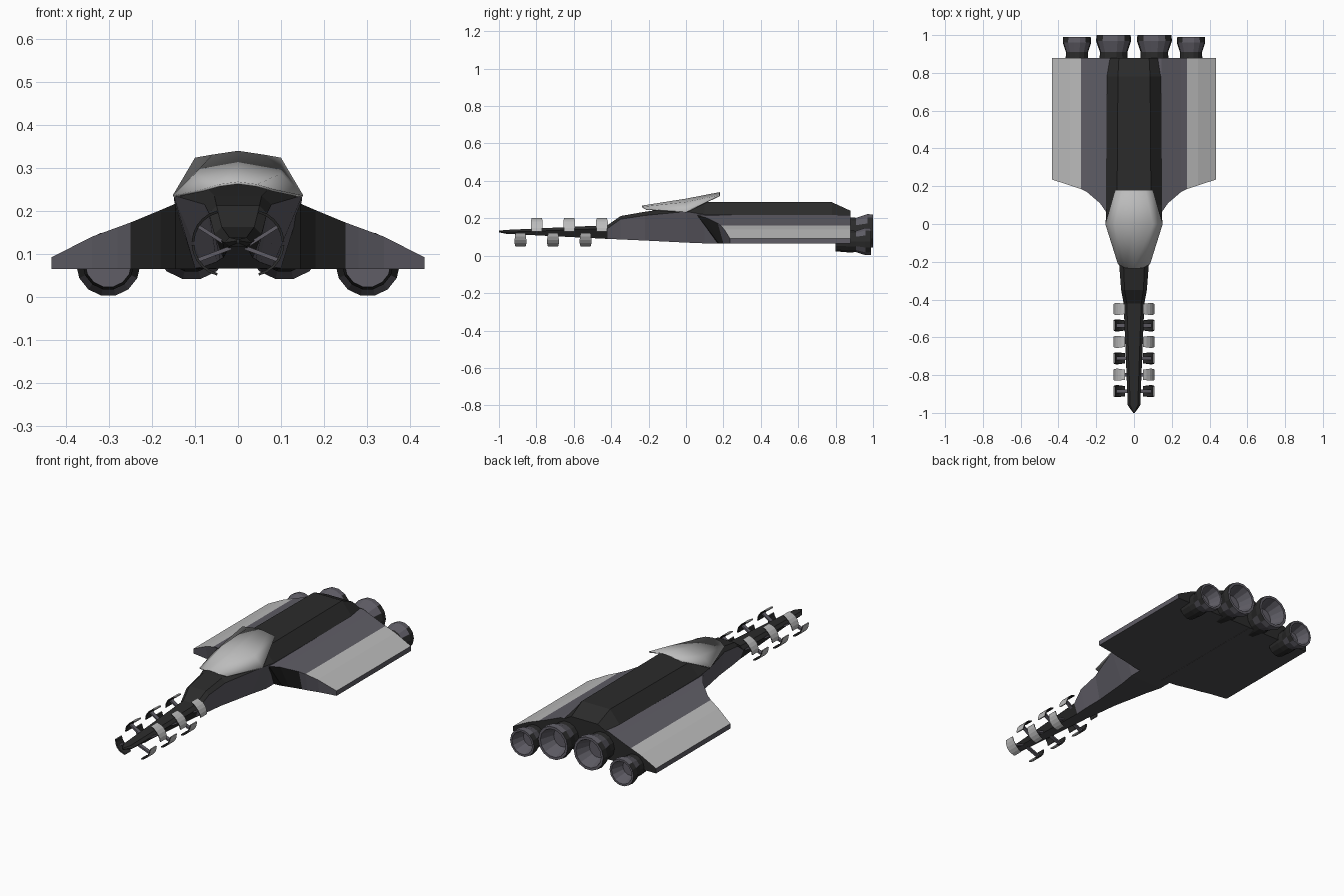
import bpy, bmesh, math

if "Cube" in bpy.data.objects:
    bpy.data.objects.remove(bpy.data.objects["Cube"])


def material(name, r, g, b):
    m = bpy.data.materials.new(name)
    m.diffuse_color = (r, g, b, 1)
    m.use_nodes = True
    m.node_tree.nodes["Principled BSDF"].inputs["Base Color"].default_value = m.diffuse_color
    return m


DARK = material("charcoal", 0.024, 0.024, 0.024)
MID = material("slate grey", 0.115, 0.11, 0.132)
LIGHT = material("pale grey", 0.50, 0.50, 0.50)
UNDER = material("underside grey", 0.075, 0.075, 0.078)


def make(name, bm, mats, rule=None):
    """Turn a bmesh into an object; rule(face) gives each face's material index."""
    bmesh.ops.remove_doubles(bm, verts=bm.verts, dist=1e-5)
    bmesh.ops.recalc_face_normals(bm, faces=bm.faces)
    bm.normal_update()
    for f in bm.faces:
        if rule:
            f.material_index = rule(f)
    me = bpy.data.meshes.new(name)
    bm.to_mesh(me)
    bm.free()
    for m in mats:
        me.materials.append(m)
    ob = bpy.data.objects.new(name, me)
    bpy.context.collection.objects.link(ob)
    return ob


def loft(rings, closed=True, caps=True):
    """Skin a list of equal-length point rings."""
    bm = bmesh.new()
    vs = [[bm.verts.new(p) for p in r] for r in rings]
    n = len(vs[0])
    for a, b in zip(vs, vs[1:]):
        for i in range(n if closed else n - 1):
            j = (i + 1) % n
            bm.faces.new((a[i], a[j], b[j], b[i]))
    if caps:
        bm.faces.new(vs[0])
        bm.faces.new(vs[-1])
    return bm


# hull and long nose: y, then half width and height of bottom, shoulder and top edges
sections = [
    (-1.00, .003, .125, .004, .130, .002, .134),
    (-.96, .020, .117, .033, .126, .020, .138),
    (-.42, .035, .090, .055, .145, .038, .163),
    (-.35, .042, .087, .068, .195, .050, .212),
    (-.22, .050, .081, .078, .215, .055, .235),
    (0.00, .080, .070, .150, .236, .085, .265),
    (0.10, .100, .066, .148, .220, .090, .286),
    (0.78, .100, .066, .145, .215, .085, .286),
    (0.88, .100, .066, .128, .215, .080, .240)]
rings = []
for y, wb, zb, wm, zm, wt, zt in sections:
    half = [(wb, zb), (wm, zm), (wt, zt)]
    rings.append([(x, y, z) for x, z in half] + [(-x, y, z) for x, z in reversed(half)])


def hull_rule(f):
    c = f.calc_center_median()
    if f.normal.z < -.9:
        return 2
    return 1 if f.normal.z < 0 and abs(f.normal.x) > .5 and c.y > -.42 else 0


make("hull", loft(rings), [DARK, MID, UNDER], hull_rule)

# wings: x, top leading y, bottom leading y, top height
wing = [(.05, .10, .165, .215), (.145, .06, .175, .217), (.18, .11, .185, .202),
        (.25, .17, .20, .173), (.28, .185, .205, .162), (.34, .205, .22, .140),
        (.434, .235, .235, .092)]


def wing_rule(f):
    c = f.calc_center_median()
    if f.normal.z < -.9:
        return 3
    if f.normal.y > .9:
        return 0
    if f.normal.z > .5 and abs(c.x) > .28:
        return 2
    # leading face is charcoal near the root
    return 0 if f.normal.y < -.3 and abs(c.x) < .25 else 1


for side, s in (("left", -1), ("right", 1)):
    rings = [[(s * x, yt, zt), (s * x, .88, zt), (s * x, .88, .065), (s * x, yb, .065)]
             for x, yt, yb, zt in wing]
    make(side + "_wing", loft(rings), [DARK, MID, LIGHT, UNDER], wing_rule)

# canopy visor: thin smooth shell standing clear of the hull at the back
halves = [[(.045, -.234, .262), (.085, -.213, .250)],
          [(.10, 0, .287), (.152, 0, .236)],
          [(.06, .18, .331), (.10, .18, .324)]]
mids = [(0, -.235, .268), (0, 0, .305), (0, .18, .340)]
rows = [[(-x, y, z) for x, y, z in reversed(h)] + [m] + h for h, m in zip(halves, mids)]
canopy = make("canopy", loft(rows, closed=False, caps=False), [LIGHT])
if sum(p.normal.z for p in canopy.data.polygons) < 0:
    canopy.data.flip_normals()
sol = canopy.modifiers.new("thickness", "SOLIDIFY")
sol.thickness = .006
sol.offset = -1
bpy.context.view_layer.objects.active = canopy
canopy.select_set(True)
bpy.ops.object.shade_smooth_by_angle(angle=math.radians(50))
canopy.select_set(False)


# engines: hollow nozzles revolved around y, charcoal casing and slate bell
def engine_rule(f):
    c = f.calc_center_median()
    if f.normal.y < -.9:
        return 1
    if c.y < .91:
        return 0
    return 0 if abs(f.normal.x) > .75 and f.normal.y < .2 else 1


def engine(name, x, z, r, y_end):
    prof = [(.80, r * .72), (.87, r * .80), (.91, r * .78), (y_end - .03, r), (y_end, r * .97),
            (y_end, r * .82), (.92, r * .55)]
    rings = [[(x + rr * math.cos(2 * math.pi * i / 14), y, z + rr * math.sin(2 * math.pi * i / 14))
              for i in range(14)] for y, rr in prof]
    make(name, loft(rings), [DARK, MID], engine_rule)


for side, s in (("left", -1), ("right", 1)):
    engine(side + "_outer_engine", s * .302, .076, .075, .99)
    engine(side + "_inner_engine", s * .108, .132, .093, 1.0)

# nose paddles: curved plates on struts, alternating low and high
CX, CZ, R = .03, .125, .078


def arc(a, r):
    return CX + r * math.cos(a), CZ + r * math.sin(a)


def paddle_rule(f):
    # concave inner side is charcoal
    c = f.calc_center_median()
    return 1 if (abs(c.x) - CX) * abs(f.normal.x) * (1 if f.normal.x * c.x > 0 else -1) \
        + (c.z - CZ) * f.normal.z < -.03 else 0


for k in range(6):
    y0 = -.885 + k * .087
    up = 1 if k % 2 else -1
    for side, s in (("left", -1), ("right", 1)):
        rings = []
        for i in range(6):
            a = up * math.radians(3 + 73 * i / 5)
            (xo, zo), (xi, zi) = arc(a, R), arc(a, R - .006)
            w = .033 - .006 * abs(i - 2.5) / 2.5
            rings.append([(s * xo, y0 - w, zo), (s * xo, y0 + w, zo),
                          (s * xi, y0 + w * .9, zi), (s * xi, y0 - w * .9, zi)])
        make(f"{side}_paddle_{k + 1}", loft(rings), [LIGHT, DARK], paddle_rule)
        # strut
        ends = [(.015, .115), arc(up * math.radians(32), R - .004)]
        rings = [[(s * x, y0 + dy, z + dz) for dy, dz in
                  ((-.01, -.005), (.01, -.005), (.01, .005), (-.01, .005))] for x, z in ends]
        make(f"{side}_strut_{k + 1}", loft(rings), [MID])
